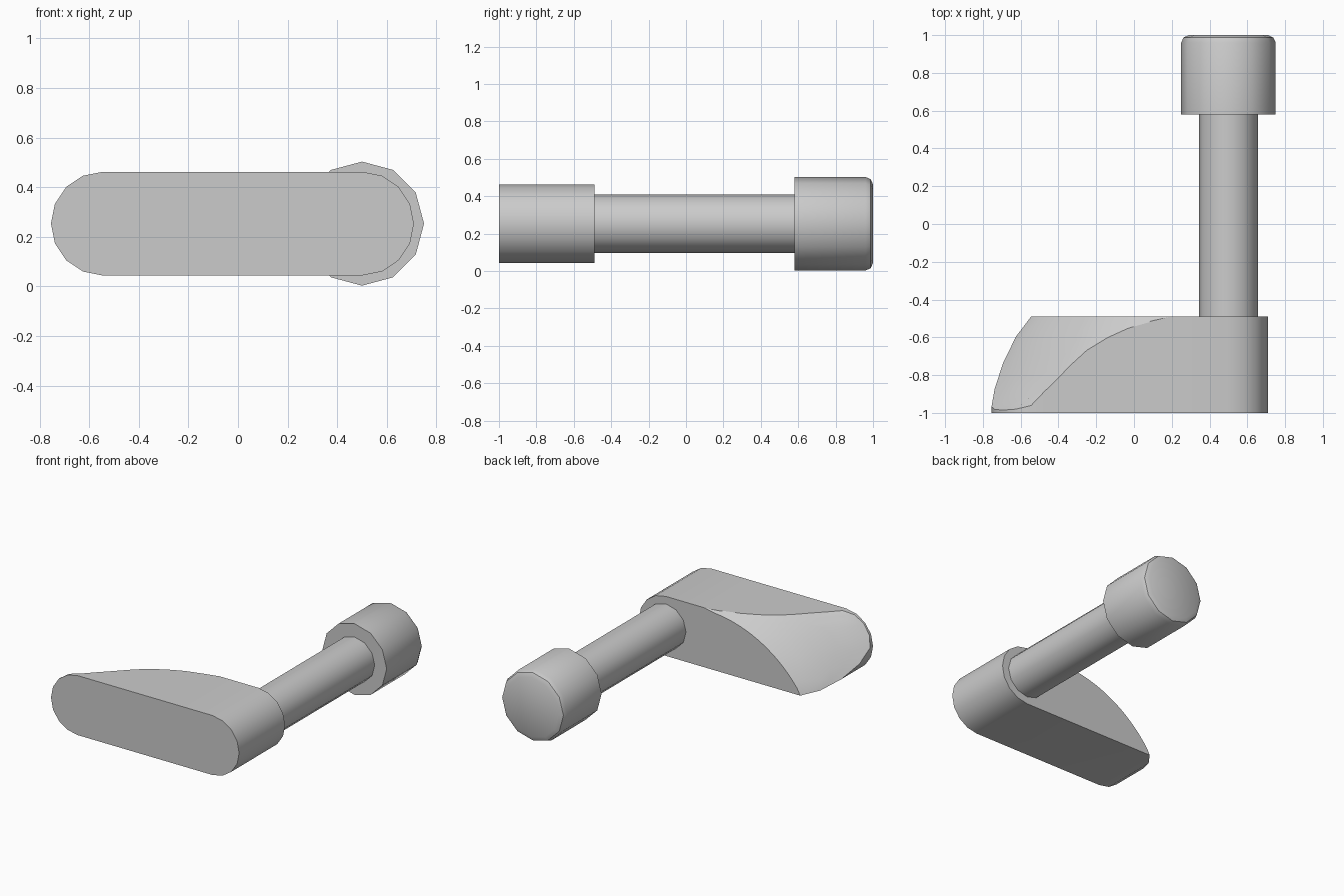
import bpy, bmesh, math

if "Cube" in bpy.data.objects:
    bpy.data.objects.remove(bpy.data.objects["Cube"])

GREY = bpy.data.materials.new("plain grey")
GREY.use_nodes = True
GREY.diffuse_color = (0.6, 0.6, 0.6, 1)
GREY.node_tree.nodes["Principled BSDF"].inputs["Base Color"].default_value = GREY.diffuse_color

MID_Z = 0.253
AXIS_X = 0.5
FRONT, BACK = -1.0, -0.49


def finish(bm, name, angle):
    bmesh.ops.remove_doubles(bm, verts=bm.verts[:], dist=0.0005)
    bmesh.ops.recalc_face_normals(bm, faces=bm.faces[:])
    mesh = bpy.data.meshes.new(name)
    bm.to_mesh(mesh)
    bm.free()
    mesh.materials.append(GREY)
    ob = bpy.data.objects.new(name, mesh)
    bpy.context.collection.objects.link(ob)
    bpy.ops.object.select_all(action="DESELECT")
    ob.select_set(True)
    bpy.context.view_layer.objects.active = ob
    bpy.ops.object.shade_smooth_by_angle(angle=math.radians(angle))


def turned_part(name, profile, sides=12):
    """Capped lathe along y from (radius, y) pairs."""
    bm = bmesh.new()
    rings = []
    for r, y in profile:
        turns = [math.tau * i / sides for i in range(sides)]
        rings.append([bm.verts.new((AXIS_X + r * math.sin(a), y, MID_Z + r * math.cos(a)))
                      for a in turns])
    for a, b in zip(rings, rings[1:]):
        for i in range(sides):
            j = (i + 1) % sides
            bm.faces.new((a[i], a[j], b[j], b[i]))
    bm.faces.new(rings[0])
    bm.faces.new(rings[-1])
    finish(bm, name, 40)


# Shaft and rounded knob
turned_part("shaft", [(0.157, -0.52), (0.157, 0.6)])
turned_part("knob", [(0.25, 0.58), (0.25, 0.96), (0.238, 0.987), (0.21, 1.0)])

# Lever: rounded slab whose back corner is scooped by a cone-like surface
R = 0.209
LEFT_X = -0.545
SCOOP_X, SCOOP_Z, SCOOP_R = 0.2, -0.45, 0.9
SLOPE = [(0.9, BACK), (1.015, -0.665), (1.095, -0.82), (1.18, -0.965), (1.23, -0.985)]


def scoop_y(x, z):
    d = math.hypot(x - SCOOP_X, z - SCOOP_Z)
    for (d0, y0), (d1, y1) in zip(SLOPE, SLOPE[1:]):
        if d < d1:
            return min(BACK, y0 + (y1 - y0) * (d - d0) / (d1 - d0))
    return SLOPE[-1][1]


def arc(cx, start):
    angles = [math.radians(start + 22.5 * i) for i in range(9)]
    return [(cx + R * math.cos(a), MID_Z + R * math.sin(a)) for a in angles]


top = [(x, MID_Z + R) for x in (0.2, 0.08, -0.03, -0.14, -0.25, -0.33, -0.41, -0.48)]
cut_edge = top + arc(LEFT_X, 90)
straight_edge = arc(AXIS_X, -90)

# Match each cut edge point with one on the arc across the back face
lengths = [0.0]
for p, q in zip(cut_edge, cut_edge[1:]):
    lengths.append(lengths[-1] + math.dist(p, q))
end = cut_edge[-1]
sweep = math.atan2(end[1] - SCOOP_Z, end[0] - SCOOP_X) - math.pi / 2
inner = []
for s in lengths:
    a = math.pi / 2 + sweep * s / lengths[-1]
    inner.append((SCOOP_X + SCOOP_R * math.cos(a), SCOOP_Z + SCOOP_R * math.sin(a)))
inner[0], inner[-1] = cut_edge[0], end

bm = bmesh.new()
STEPS = 5
rows = []
for p, q in zip(inner, cut_edge):
    row = []
    for k in range(STEPS + 1):
        t = k / STEPS
        x, z = p[0] + (q[0] - p[0]) * t, p[1] + (q[1] - p[1]) * t
        row.append(bm.verts.new((x, BACK if k == 0 else scoop_y(x, z), z)))
    row[0].co.y = BACK
    rows.append(row)
rows[0][-1].co.y = rows[-1][-1].co.y = BACK
for a, b in zip(rows, rows[1:]):
    for k in range(STEPS):
        bm.faces.new((a[k], a[k + 1], b[k + 1], b[k]))

# Back face, side wall and front face
straight = [bm.verts.new((x, BACK, z)) for x, z in straight_edge]
bm.faces.new([row[0] for row in rows] + straight)
rim = [row[-1] for row in rows] + straight
front = [bm.verts.new((v.co.x, FRONT, v.co.z)) for v in rim]
for i in range(len(rim)):
    j = (i + 1) % len(rim)
    bm.faces.new((rim[i], rim[j], front[j], front[i]))
bm.faces.new(front)
finish(bm, "lever", 32)
